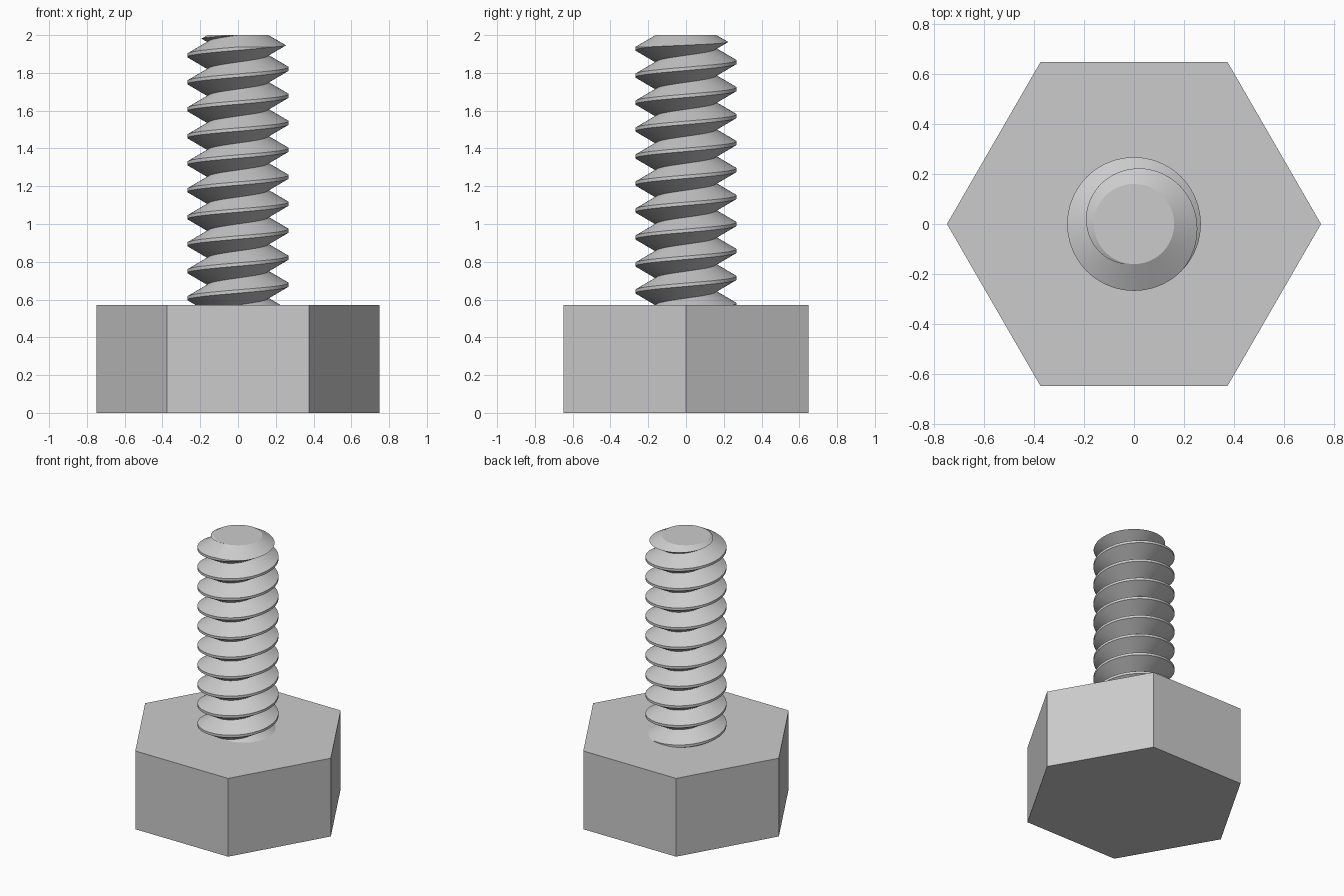
import bpy, bmesh, math
from mathutils import Vector

cube = bpy.data.objects.get("Cube")
if cube:
    bpy.data.objects.remove(cube, do_unlink=True)

HEAD_R, HEAD_H, TOP = 0.75, 4 / 7, 2.0
PITCH = 1 / 7
CREST_R = 0.268
SLOPE = math.tan(math.radians(30))
FLAT = PITCH / 8
ROOT_R = CREST_R - (PITCH - FLAT) / 2 / SLOPE
STEPS, TURNS = 72, 13

steel = bpy.data.materials.new("steel grey")
steel.use_nodes = True
colour = (0.6, 0.6, 0.6, 1)
steel.diffuse_color = colour
steel.node_tree.nodes["Principled BSDF"].inputs["Base Color"].default_value = colour


def add_object(name, bm):
    mesh = bpy.data.meshes.new(name)
    bm.to_mesh(mesh)
    bm.free()
    mesh.materials.append(steel)
    obj = bpy.data.objects.new(name, mesh)
    bpy.context.collection.objects.link(obj)
    return obj


def frustum(name, sides, r_bottom, r_top, z_bottom, z_top):
    bm = bmesh.new()
    bmesh.ops.create_cone(bm, cap_ends=True, segments=sides, radius1=r_bottom,
                          radius2=r_top, depth=z_top - z_bottom)
    bmesh.ops.translate(bm, verts=bm.verts, vec=(0, 0, (z_bottom + z_top) / 2))
    return add_object(name, bm)


# Hexagonal head, with corners on the x axis
head = frustum("hex_head", 6, HEAD_R, HEAD_R, 0, HEAD_H)
corner = max(head.data.vertices, key=lambda v: v.co.x).co
if abs(corner.y) > 0.01:
    for v in head.data.vertices:
        v.co.x, v.co.y = -v.co.y, v.co.x

# Threaded shaft: one tooth profile swept along a helix
bm = bmesh.new()
start = HEAD_H - 2 * PITCH
profile = [(ROOT_R, -PITCH / 2), (CREST_R, -FLAT / 2),
           (CREST_R, FLAT / 2), (ROOT_R, PITCH / 2)]
verts = [bm.verts.new((0, r, start + dz)) for r, dz in profile]
edges = [bm.edges.new(pair) for pair in zip(verts, verts[1:])]
bmesh.ops.spin(bm, geom=verts + edges, cent=(0, 0, 0), axis=(0, 0, 1),
               dvec=(0, 0, PITCH / STEPS), angle=math.tau * TURNS,
               steps=STEPS * TURNS, use_duplicate=False)
bmesh.ops.remove_doubles(bm, verts=bm.verts, dist=0.0005)

# Trim both ends flat and close them
for z, side in ((start + 0.6 * PITCH, -1), (TOP + 0.05, 1)):
    cut = bmesh.ops.bisect_plane(bm, geom=bm.verts[:] + bm.edges[:] + bm.faces[:],
                                 plane_co=Vector((0, 0, z)),
                                 plane_no=Vector((0, 0, side)), clear_outer=True)
    rim = [e for e in cut["geom_cut"] if isinstance(e, bmesh.types.BMEdge)]
    bmesh.ops.edgeloop_fill(bm, edges=rim)
bmesh.ops.recalc_face_normals(bm, faces=bm.faces)
shaft = add_object("threaded_shaft", bm)

# Chamfer the tip with a wide cone
low = 0.42
cutter = frustum("tip_chamfer_cutter", 96, ROOT_R + (TOP - low) / SLOPE,
                 ROOT_R + 0.001, low, TOP)
cutter.hide_render = True
chamfer = shaft.modifiers.new("tip chamfer", "BOOLEAN")
chamfer.operation = "INTERSECT"
chamfer.solver = "EXACT"
chamfer.object = cutter
bpy.ops.object.select_all(action="DESELECT")
bpy.context.view_layer.objects.active = shaft
shaft.select_set(True)
bpy.ops.object.modifier_apply(modifier=chamfer.name)
bpy.data.objects.remove(cutter, do_unlink=True)
bpy.ops.object.shade_smooth_by_angle(angle=math.radians(30))
